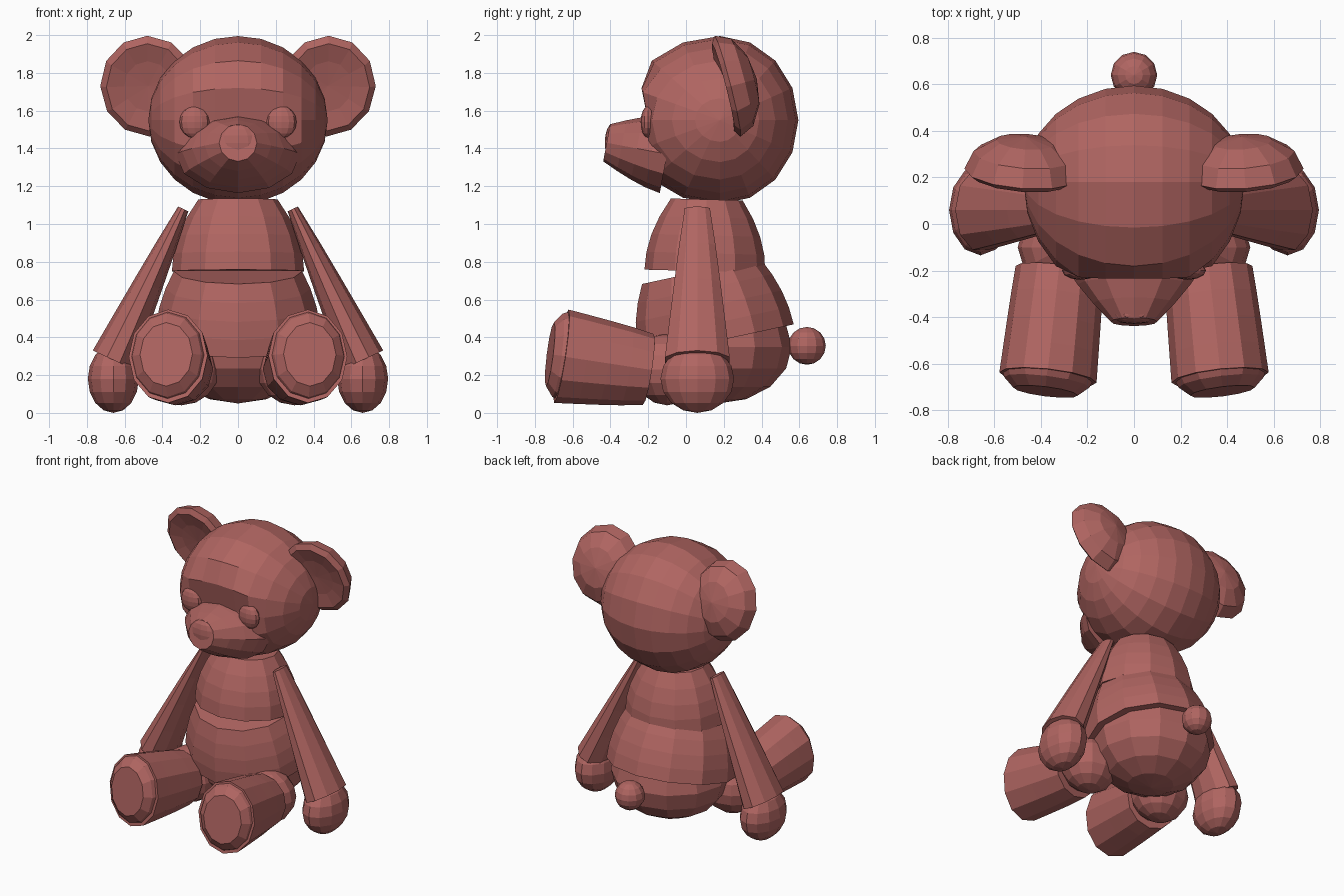
import bpy, bmesh, math
from mathutils import Vector, Matrix, Euler

default_cube = bpy.data.objects.get("Cube")
if default_cube:
    bpy.data.objects.remove(default_cube, do_unlink=True)

# One plush colour for the whole toy
plush = bpy.data.materials.new("dusty_red_plush")
plush.use_nodes = True
colour = (.434, .13, .12, 1)
plush.diffuse_color = colour
plush.node_tree.nodes["Principled BSDF"].inputs["Base Color"].default_value = colour


def finish(name, bm):
    """Turn a bmesh into a coloured, flat-shaded object."""
    bmesh.ops.recalc_face_normals(bm, faces=bm.faces)
    mesh = bpy.data.meshes.new(name)
    bm.to_mesh(mesh)
    bm.free()
    mesh.materials.append(plush)
    obj = bpy.data.objects.new(name, mesh)
    bpy.context.collection.objects.link(obj)
    return obj


def ball(name, centre, radii, segments=12, rings=8, pole="Z", tilt=(0, 0, 0)):
    """Low-poly ellipsoid; the mesh stays a unit sphere, the object shapes it."""
    bm = bmesh.new()
    bmesh.ops.create_uvsphere(bm, u_segments=segments, v_segments=rings, radius=1)
    if pole != "Z":
        turn_axis = "Y" if pole == "X" else "X"
        bm.transform(Matrix.Rotation(math.pi / 2, 4, turn_axis))
    obj = finish(name, bm)
    obj.matrix_world = Matrix.LocRotScale(Vector(centre), Euler(tilt), Vector(radii))
    return obj


def stuffed_tube(name, start, end, start_radii, end_radii, power=1, sides=12, steps=4):
    """Elliptical tube whose radii blend by a power curve, so it can bulge."""
    start, end = Vector(start), Vector(end)
    start_radii, end_radii = Vector(start_radii), Vector(end_radii)
    along = (end - start).normalized()
    across = Vector((1, 0, 0))
    across = (across - along * across.dot(along)).normalized()
    upward = along.cross(across)
    bm = bmesh.new()
    loops = []
    for step in range(steps + 1):
        t = step / steps
        centre = start.lerp(end, t)
        wide, tall = start_radii.lerp(end_radii, t ** power)
        loop = []
        for i in range(sides):
            angle = math.tau * i / sides
            offset = across * wide * math.cos(angle) + upward * tall * math.sin(angle)
            loop.append(bm.verts.new(centre + offset))
        loops.append(loop)
    for low, high in zip(loops, loops[1:]):
        for i in range(sides):
            j = (i + 1) % sides
            bm.faces.new((low[i], low[j], high[j], high[i]))
    bm.faces.new(loops[0])
    bm.faces.new(loops[-1])
    return finish(name, bm)


# Head: round behind, fuller in front with a flat face under a brow
head = ball("head", (0, .18, 1.55), (.475, .415, .445), segments=16, rings=12, pole="X")
for vert in head.data.vertices:
    if vert.co.y < 0:
        flat_limit = -1 if vert.co.z > .25 else -.92
        vert.co.y = max(vert.co.y * 1.23, flat_limit)

# Muzzle and nose
stuffed_tube("muzzle", (0, -.1, 1.37), (0, -.42, 1.43), (.33, .21), (.1, .1), power=1.4)
ball("nose", (0, -.39, 1.43), (.11, .04, .1))

# Torso: chest, belly and seat overlap like stitched pieces
stuffed_tube("chest", (0, .1, .75), (0, .11, 1.13), (.35, .32), (.21, .19), power=2)
stuffed_tube("belly", (0, .16, .38), (0, .08, .75), (.44, .42), (.34, .32), power=2)
ball("seat", (0, .17, .35), (.4, .39, .3))
ball("tail", (0, .64, .355), (.1, .1, .1))

for label, s in (("left", 1), ("right", -1)):
    ball(label + "_eye", (.23 * s, -.2, 1.54), (.08, .04, .085))

    # Ear: domed behind, with a rim around a shallow dish in front
    ear = ball(label + "_ear", (.475 * s, .22, 1.73), (.255, .16, .275),
               rings=6, pole="Y", tilt=(.25, 0, .07 * s))
    for vert in ear.data.vertices:
        if vert.co.y < -.01:
            vert.co.y = -.3 * (1 + vert.co.y)

    # Arm hangs outward from a thin shoulder, ending in a mitten
    stuffed_tube(label + "_arm", (.29 * s, .06, 1.08), (.66 * s, .06, .28),
                 (.03, .07), (.12, .18), power=.9, sides=10)
    ball(label + "_hand", (.66 * s, .06, .18), (.135, .195, .18))

    # Leg stretches forward and ends in a padded foot
    ball(label + "_thigh", (.3 * s, -.1, .23), (.2, .18, .19))
    stuffed_tube(label + "_lower_leg", (.32 * s, -.2, .23), (.37 * s, -.66, .3),
                 (.19, .19), (.21, .25), power=.8)
    stuffed_tube(label + "_foot_pad", (.37 * s, -.64, .3), (.38 * s, -.72, .31),
                 (.2, .24), (.14, .17), power=2, steps=2)
